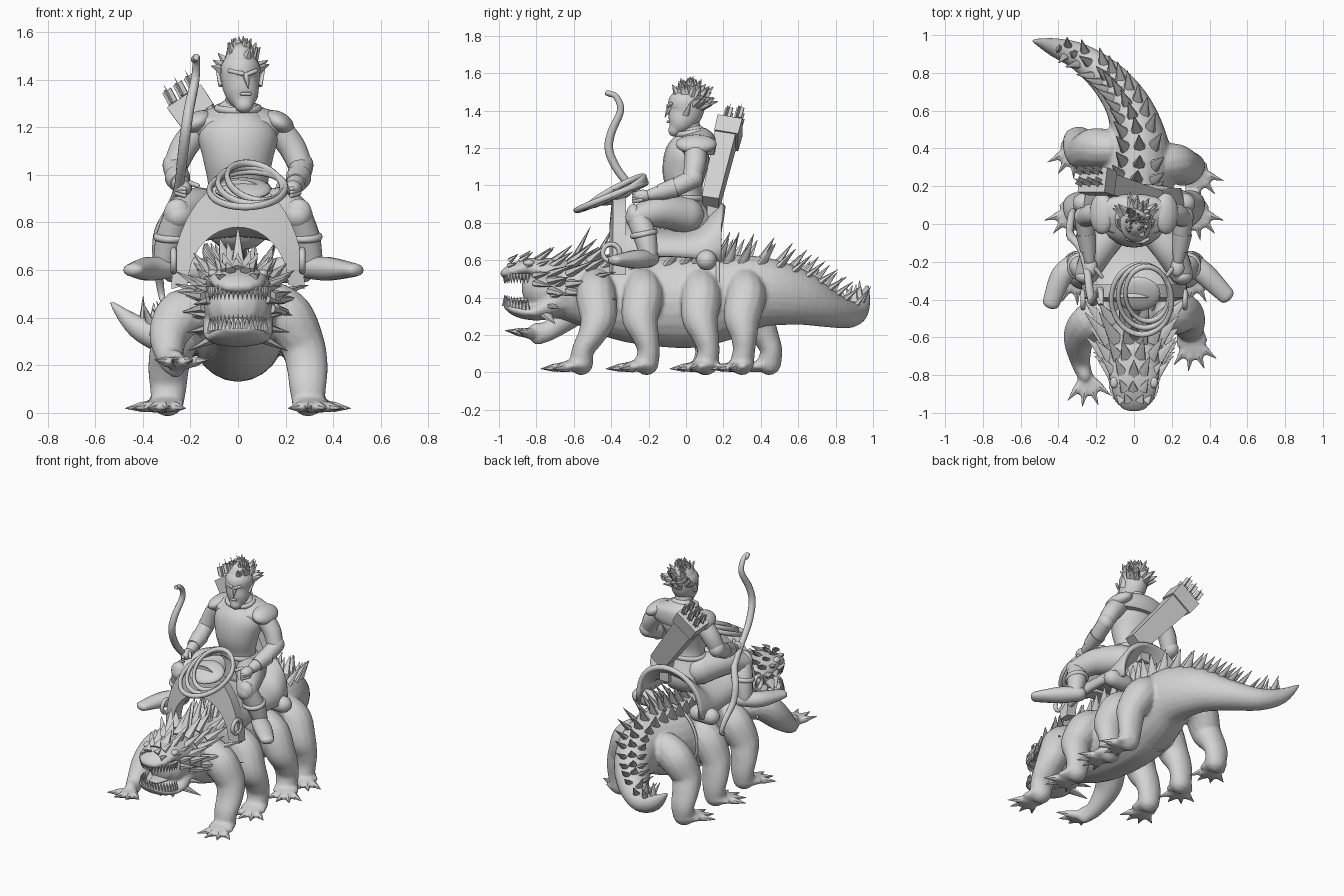
import bpy, bmesh, math, random
from mathutils import Vector, Matrix

if "Cube" in bpy.data.objects:
    bpy.data.objects.remove(bpy.data.objects["Cube"])
random.seed(4)
X, Y, Z = Vector((1, 0, 0)), Vector((0, 1, 0)), Vector((0, 0, 1))
GREY = (0.65, 0.65, 0.65, 1)
mat = bpy.data.materials.new("clay grey")
mat.use_nodes = True
mat.diffuse_color = GREY
mat.node_tree.nodes["Principled BSDF"].inputs["Base Color"].default_value = GREY


def finish(name, bm, smooth=True, voxel=0, solid=0):
    bmesh.ops.recalc_face_normals(bm, faces=bm.faces)
    me = bpy.data.meshes.new(name)
    bm.to_mesh(me)
    bm.free()
    me.materials.append(mat)
    ob = bpy.data.objects.new(name, me)
    bpy.context.collection.objects.link(ob)
    if solid:
        ob.modifiers.new("thickness", "SOLIDIFY").thickness = solid
    if voxel:
        m = ob.modifiers.new("fuse", "REMESH")
        m.mode, m.voxel_size, m.use_smooth_shade = "VOXEL", voxel, True
        m = ob.modifiers.new("relax", "SMOOTH")
        m.factor, m.iterations = 0.5, 4
    elif smooth:
        bpy.ops.object.select_all(action="DESELECT")
        ob.select_set(True)
        bpy.context.view_layer.objects.active = ob
        bpy.ops.object.shade_smooth_by_angle(angle=math.radians(45))
    return ob


def spline(pts, steps):
    """Catmull-Rom samples through stations of any dimension."""
    out = []
    for i in range(len(pts) - 1):
        a, b, c, d = (pts[min(max(i + k, 0), len(pts) - 1)] for k in (-1, 0, 1, 2))
        for s in range(steps):
            t = s / steps
            out.append([q + .5 * t * (r - p + t * (2 * p - 5 * q + 4 * r - w + t * (3 * (q - r) + w - p)))
                        for p, q, r, w in zip(a, b, c, d)])
    return out + [list(pts[-1])]


def loft(bm, pts, ref=X, n=14, steps=5, cap=True):
    """Skin elliptical rings along stations (x, y, z, width, height)."""
    st = spline([p if len(p) == 5 else (*p, p[3]) for p in pts], steps)
    pos = [Vector(s[:3]) for s in st]
    frames = []
    for i, s in enumerate(st):
        t = (pos[min(i + 1, len(st) - 1)] - pos[max(i - 1, 0)]).normalized()
        side = t.cross(ref).normalized()
        frames.append((pos[i], t, side, side.cross(t), max(s[3], .003), max(s[4], .003)))
    if cap:
        for end, sign in ((0, -1), (-1, 1)):
            c, t, u, v, w, h = frames[end]
            extra = [(c + t * sign * min(w, h) * math.sin(a), t, u, v, w * math.cos(a), h * math.cos(a))
                     for a in (.5, 1, 1.4)]
            frames = frames + extra if end else extra[::-1] + frames
    off = math.pi / 4 if n == 4 else 0
    rings = [[bm.verts.new(c + u * w * math.cos(off + k * math.tau / n) + v * h * math.sin(off + k * math.tau / n))
              for k in range(n)] for c, t, u, v, w, h in frames]
    for a, b in zip(rings, rings[1:]):
        for k in range(n):
            bm.faces.new((a[k], a[(k + 1) % n], b[(k + 1) % n], b[k]))
    bm.faces.new(rings[0])
    bm.faces.new(rings[-1])


def tube(name, pts, **kw):
    bm = bmesh.new()
    loft(bm, pts, **kw)
    return finish(name, bm)


def spike(bm, base, d, length, r, n=6, flat=1):
    d = Vector(d).normalized()
    m = Matrix.Translation(Vector(base) + d * length / 2) @ d.to_track_quat("Z", "Y").to_matrix().to_4x4()
    m = m @ Matrix.Diagonal((1, flat, 1, 1))
    bmesh.ops.create_cone(bm, cap_ends=True, segments=n, radius1=r, radius2=r * .06, depth=length, matrix=m)


def ball(name, loc, size, rot=(0, 0, 0)):
    bm = bmesh.new()
    bmesh.ops.create_uvsphere(bm, u_segments=20, v_segments=12, radius=1, matrix=Matrix.Diagonal((*size, 1)))
    ob = finish(name, bm)
    ob.location, ob.rotation_euler = loc, rot


def ring(name, loc, rx, ry, r, rot=(0, 0, 0)):
    bpy.ops.mesh.primitive_torus_add(major_radius=1, minor_radius=r / max(rx, ry), major_segments=40,
                                     minor_segments=8, location=loc, rotation=rot)
    ob = bpy.context.object
    ob.name, ob.scale = name, (rx, ry, max(rx, ry))
    ob.data.materials.append(mat)
    bpy.ops.object.shade_smooth()


def mirror(pts, s):
    return [(p[0] * s, *p[1:]) for p in pts]


def digits(bm, claws, centre, turn, lift, r):
    """Four fat fanned toes ending in claws."""
    for a in (-.8, -.27, .27, .8):
        d = Vector((math.sin(a + turn), -math.cos(a + turn), lift))
        base = Vector(centre) + d * .02
        loft(bm, [(*base, r), (*(base + d * .075), r * .72)], ref=Z, n=8, steps=2)
        spike(claws, base + d * .065, d, .075, r * .72)


# Beast: body, jaws and eight legs fused into one skin
body = [(0, -.74, .45, .14, .14), (0, -.55, .43, .165, .18), (0, -.3, .38, .2, .22), (0, 0, .38, .21, .25),
        (.01, .2, .4, .2, .23), (.03, .4, .43, .16, .19), (-.02, .6, .4, .125, .15), (-.13, .76, .34, .1, .1),
        (-.28, .88, .31, .075, .07), (-.42, .935, .36, .05, .05), (-.53, .97, .46, .012, .012)]
bm, claws = bmesh.new(), bmesh.new()
loft(bm, body, ref=Z, n=24)
loft(bm, [(0, -.7, .51, .145, .11), (0, -.83, .56, .13, .055), (0, -.93, .54, .105, .042), (0, -.965, .53, .075, .028)], ref=Z)
loft(bm, [(0, -.68, .39, .15, .11), (0, -.8, .325, .145, .05), (0, -.9, .33, .115, .035), (0, -.955, .355, .08, .022)], ref=Z)
# side, hip, knee, hock and foot positions along the body, outward turn
legs = [(1, -.48, -.47, -.55, -.61, .15), (1, -.23, -.245, -.2, -.26, .2), (1, .08, .075, .12, .08, .45),
        (1, .32, .3, .31, .29, .45), (-1, -.24, -.25, -.2, -.26, .2), (-1, .06, .06, .11, .08, .45),
        (-1, .4, .38, .455, .41, .3)]
for s, hip, knee, hock, foot, turn in legs:
    loft(bm, mirror([(.13, hip, .45, .1, .11), (.21, hip, .4, .108, .11), (.27, knee, .29, .098, .095),
                     (.29, (knee + hock) / 2 + .005, .2, .074, .088), (.293, hock, .12, .06, .08),
                     (.295, hock - .01, .05, .065, .07)], s))
    loft(bm, mirror([(.295, hock, .045, .07, .04), (.3 + .05 * turn, foot - .02, .034, .085, .03)], s), ref=Z)
    digits(bm, claws, ((.3 + .05 * turn) * s, foot - .01, .032), turn * s, -.08, .031)
loft(bm, [(-.13, -.48, .43, .1, .12), (-.23, -.52, .42, .095, .11), (-.29, -.6, .33, .082, .085),
          (-.285, -.72, .23, .055, .055), (-.26, -.8, .205, .06, .04)])
digits(bm, claws, (-.25, -.81, .205), .12, .12, .031)
finish("beast_body", bm, voxel=.011)
finish("beast_claws", claws)

# Teeth, tongue and eyes
bm = bmesh.new()
for i in range(21):
    a = (i - 10) * .16
    x, y = .12 * math.sin(a), -.85 - .12 * math.cos(a)
    spike(bm, (x, y, .53), (0, 0, -1), .055, .014)
    spike(bm, (x, y, .335 + .02 * math.cos(a)), (0, 0, 1), .06, .014)
finish("beast_teeth", bm)
tube("beast_tongue", [(0, -.7, .43, .07, .04), (0, -.82, .39, .065, .022), (0, -.92, .385, .035, .012)], ref=Z)
for s in (1, -1):
    ball("beast_eye", (s * .105, -.84, .585), (.022, .03, .018))

# Back, tail and head spikes
bm = bmesh.new()
path = spline(body, 6)
for i in range(8, len(path) - 6, 2):
    x, y, z, w, h = path[i]
    t = (Vector(path[i + 1][:3]) - Vector(path[i - 1][:3])).normalized()
    side = t.cross(Z).normalized()
    up = side.cross(t)
    k = .45 + 3 * min(w, .2)
    for a in ((0,) if i % 4 else (-.55, .55)) if w < .1 else (0, -.5, .5):
        out = side * math.sin(a) * w + up * math.cos(a) * h
        spike(bm, Vector((x, y, z)) + out * .88, out.normalized() + t * .6, .155 * k, .04 * k, 7, .6)
for y, z, r, length, count in ((-.94, .545, .07, .05, 6), (-.88, .535, .085, .07, 7), (-.8, .5, .115, .11, 9),
                               (-.72, .47, .135, .15, 10), (-.62, .46, .15, .17, 10), (-.52, .46, .165, .17, 8)):
    for j in range(count):
        a = math.pi * (-.08 + 1.16 * (j + random.uniform(-.15, .15)) / (count - 1))
        spike(bm, (r * math.cos(a), y, z + r * .85 * math.sin(a)),
              (math.cos(a), 1, .9 * math.sin(a)), length * random.uniform(.85, 1.25), .02 + .14 * length, 6, .6)
for s in (1, -1):
    for k in range(4):
        spike(bm, (s * .11, -.75 + .02 * k, .31 + .05 * k), (s, .5, .3 * k - .5), .12, .035, 6, .6)
for y, z in ((-.6, .6), (-.48, .6), (-.36, .59)):
    spike(bm, (0, y, z), (0, .5, 1), .2, .035, 7, .6)
finish("beast_spikes", bm)

# Saddle shell, pommel arch, binding and rolls
bm = bmesh.new()
rows = []
for y, w, zb, h in spline([(-.36, .27, .58, .86), (-.25, .27, .61, .8), (-.1, .27, .62, .77),
                           (.05, .27, .61, .78), (.13, .265, .6, .85), (.19, .25, .6, .91)], 4):
    rows.append([bm.verts.new((w * math.cos(a), y, zb + (h - zb) * math.sin(a) ** .75))
                 for a in (math.pi * k / 20 for k in range(21))])
for a, b in zip(rows, rows[1:]):
    for k in range(20):
        bm.faces.new((a[k], a[k + 1], b[k + 1], b[k]))
finish("saddle", bm, solid=.03)
bm = bmesh.new()
sections = []
for k in range(25):
    c, s = math.cos(math.pi * k / 24), abs(math.sin(math.pi * k / 24))
    sections.append([bm.verts.new(p) for p in ((.21 * c, -.41, .54 + .24 * s), (.28 * c, -.39, .52 + .46 * s),
                                               (.28 * c, -.32, .52 + .44 * s), (.21 * c, -.32, .54 + .24 * s))])
for a, b in zip(sections, sections[1:]):
    for k in range(4):
        bm.faces.new((a[k], a[(k + 1) % 4], b[(k + 1) % 4], b[k]))
bm.faces.new(sections[0])
bm.faces.new(sections[-1])
finish("saddle_pommel", bm)
ring("girth_strap", (0, .17, .4), .204, .236, .01, (math.pi / 2, 0, 0))
for s in (1, -1):
    tube("saddle_roll", [(s * .17, .11, .6, .055), (s * .27, .11, .6, .055)], ref=Z, steps=1)
    ring("stirrup_ring", (s * .27, -.4, .64), .045, .045, .013, (0, math.pi / 2, 0))
ball("pommel_plate", (.02, -.37, .94), (.12, .1, .03), (.42, 0, 0))
for k in range(3):
    ring("rein_coil", (.04 + .015 * k, -.4 + .015 * k, .94 + .015 * k), .16 - .022 * k, .2 - .018 * k, .016,
         (.38 + .06 * k, .06 * k - .04, .1 * k))

# Rider torso, shoulder mantle, neck and head
tube("rider_torso", [(0, .03, .8, .15, .12), (0, .0, .94, .125, .09), (0, -.01, 1.06, .145, .115),
                     (0, .01, 1.17, .165, .12), (0, .04, 1.25, .1, .08)], ref=Y, n=20)
tube("shoulder_mantle", [(0, .05, 1.165, .2, .1), (0, .05, 1.2, .225, .11), (0, .045, 1.245, .205, .11),
                         (0, .04, 1.27, .13, .09), (0, .035, 1.29, .075, .07)], ref=Y, n=24, cap=False)
tube("rider_neck", [(0, .04, 1.22, .06), (.005, .015, 1.34, .055)], ref=Y)
bm = bmesh.new()
loft(bm, [(.025, -.06, 1.295, .04, .035), (.02, -.035, 1.33, .066, .068), (.01, -.005, 1.39, .08, .094),
          (.01, .005, 1.45, .084, .097), (.01, .01, 1.49, .065, .075)], ref=Y, n=20)
spike(bm, (.035, -.085, 1.425), (.14, -.45, -1), .07, .02)
for s in (1, -1):
    spike(bm, (.01 + s * .075, .0, 1.375), (s * .4, .35, 1), .08, .024, 8, .5)
    loft(bm, [(.032 + s * .014, -.096, 1.425, .01), (.02 + s * .055, -.08, 1.437, .009)], ref=Z, n=8, steps=2)
loft(bm, [(.015, -.097, 1.34, .007), (.05, -.095, 1.34, .007)], ref=Z, n=8, steps=1)
finish("rider_head", bm)
bm = bmesh.new()
for k in range(90):
    a, e = random.uniform(0, math.tau), random.uniform(-.4, 1.5)
    d = Vector((math.cos(a) * math.cos(e), math.sin(a) * math.cos(e), math.sin(e)))
    if d.y < .2 and d.z < .55:
        continue
    base = Vector((.01, .02, 1.445)) + Vector((d.x * .068, d.y * .08, d.z * .06))
    spike(bm, base, d + Vector((0, .2, .45)), random.uniform(.05, .08), .028, 5)
finish("rider_hair", bm)
ring("collar", (0, .025, 1.28), .085, .075, .016, (.15, 0, 0))
ring("belt", (0, .0, .93), .125, .092, .016)

# Rider limbs and armour
for s in (1, -1):
    tube("upper_arm", mirror([(.16, .05, 1.2, .06), (.225, .05, 1.12, .058), (.265, .03, 1.03, .05)], s))
    tube("forearm", mirror([(.265, .03, 1.03, .05), (.25, -.08, .98, .047), (.235, -.19, .95, .03)], s))
    tube("bracer", mirror([(.255, -.05, .99, .054), (.243, -.14, .963, .043)], s), steps=1, cap=False)
    ball("hand", (s * .23, -.23, .945), (.037, .05, .032))
    ball("shoulder_pad", (s * .17, .055, 1.22), (.07, .11, .045), (0, s * .5, 0))
    ball("elbow_guard", (s * .265, .04, 1.04), (.052, .052, .055))
    bm = bmesh.new()
    for k in range(4):
        x, z = s * (.255 - .055 * (k == 0)), .965 - .014 * k
        loft(bm, [(x, -.24, z, .012), (x - s * .03, -.28, z - .01, .01)], ref=Z, n=8, steps=2)
    finish("fingers", bm)
    tube("thigh", mirror([(.1, .0, .84, .1), (.19, -.14, .86, .085), (.25, -.26, .83, .065)], s))
    tube("shin", mirror([(.25, -.26, .83, .06), (.285, -.22, .73, .062), (.31, -.2, .63, .048)], s))
    ball("knee_guard", (s * .255, -.28, .84), (.055, .04, .06))
    ring("boot_cuff", (s * .28, -.225, .74), .06, .06, .016, (.2, 0, 0))
    toe = (.49, -.38) if s > 0 else (.44, -.42)
    tube("boot", mirror([(.29, -.19, .61, .05, .045), (.38, -.27, .605, .058, .05), (*toe, .6, .045, .028)], s), ref=Z)

# Recurve bow, leaning backwards beside the right leg
tube("bow", [(-.185, -.4, 1.485, .014), (-.175, -.425, 1.495, .014), (-.175, -.375, 1.475, .016), (-.18, -.35, 1.4, .019),
             (-.205, -.4, 1.28, .022), (-.22, -.41, 1.18, .023), (-.235, -.35, 1.06, .022), (-.25, -.24, .945, .02),
             (-.28, -.13, .86, .022), (-.33, -.07, .76, .023), (-.34, -.03, .66, .021), (-.33, .05, .56, .018),
             (-.32, .07, .49, .014), (-.31, .03, .46, .01)], n=10)

# Quiver and arrows
tube("quiver", [(.1, .13, .9, .085, .065), (-.18, .215, 1.26, .105, .08)], ref=Y, n=4, steps=1, cap=False)
tube("quiver_rim", [(-.165, .215, 1.24, .118, .092), (-.22, .235, 1.32, .122, .095)], ref=Y, n=4, steps=1, cap=False)
bm = bmesh.new()
axis = Vector((-.22, .12, .42)).normalized()
turn = axis.to_track_quat("Z", "Y").to_matrix().to_4x4()
for k in range(6):
    p = Vector((-.205 + .045 * (k % 3 - 1), .235 + .06 * (k // 3) - .03, 1.29 + .03 * (k % 3 - 1)))
    spike(bm, p, axis, .14, .009)
    for size in ((.045, .006, .06), (.006, .045, .06)):
        bmesh.ops.create_cube(bm, size=1, matrix=Matrix.Translation(p + axis * .08) @ turn @ Matrix.Diagonal((*size, 1)))
finish("arrows", bm, smooth=False)
tube("quiver_mount", [(.05, .14, .78, .05, .04), (.05, .14, .95, .05, .04)], ref=Y, n=4, steps=1, cap=False)
